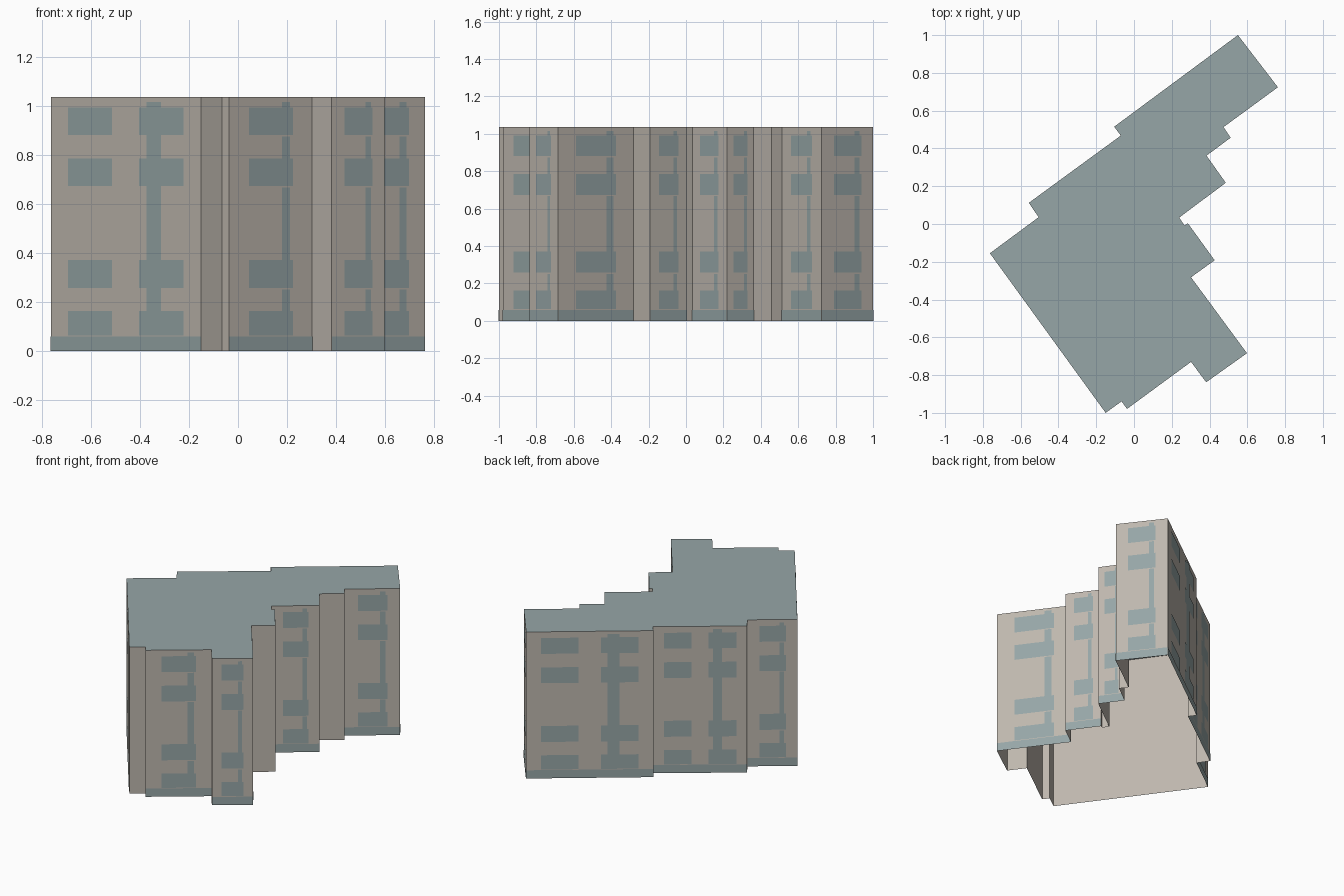
import bpy
import bmesh
from mathutils import Vector

cube = bpy.data.objects.get("Cube")
if cube:
    bpy.data.objects.remove(cube, do_unlink=True)

HEIGHT = 1.035
BAND_TOP = 0.058
STRIP_TOP = 1.016
ROWS = [(0.062, 0.163), (0.257, 0.37), (0.673, 0.784), (0.88, 0.992)]
GAP = 0.006     # sill line below each window row
OFFSET = 0.002  # how far the painted plates stand off the wall
STRIP = (0.638, 0.734)
BAYS = {1: [(0.238, 0.769)], 2: [(0.116, 0.41), (0.59, 0.885)]}

# Footprint corners, counter-clockwise, with window bays on the wall that follows
FOOTPRINT = [
    (-0.763, -0.155, 2), (-0.15, -1.0, 0), (-0.066, -0.939, 0), (-0.037, -0.979, 1),
    (0.302, -0.73, 0), (0.382, -0.838, 1), (0.598, -0.684, 1), (0.302, -0.282, 0),
    (0.427, -0.192, 1), (0.285, 0.004, 0), (0.267, -0.008, 0), (0.239, 0.034, 1),
    (0.486, 0.218, 1), (0.384, 0.362, 0), (0.512, 0.457, 0), (0.474, 0.513, 1),
    (0.762, 0.724, 1), (0.55, 1.0, 2), (-0.105, 0.515, 0), (-0.07, 0.468, 2),
    (-0.557, 0.112, 0), (-0.505, 0.036, 1)]


def material(name, color):
    mat = bpy.data.materials.new(name)
    mat.use_nodes = True
    mat.diffuse_color = (*color, 1)
    mat.node_tree.nodes["Principled BSDF"].inputs["Base Color"].default_value = (*color, 1)
    return mat


STONE = material("warm_grey_wall", (0.515, 0.474, 0.423))
BLUE = material("blue_grey", (0.305, 0.381, 0.386))


def add_panel(bm, wall, across, up, offset=0.0):
    """Add an upright rectangle on a wall, given its span along and up the wall."""
    start, end = wall
    along = end - start
    shift = Vector((along.y, -along.x, 0)).normalized() * offset
    corners = [(across[0], up[0]), (across[1], up[0]), (across[1], up[1]), (across[0], up[1])]
    bm.faces.new([bm.verts.new(start + along * u + shift + Vector((0, 0, z)))
                  for u, z in corners])


def make_object(name, bm, mat):
    bmesh.ops.remove_doubles(bm, verts=bm.verts, dist=0.0005)
    mesh = bpy.data.meshes.new(name)
    bm.to_mesh(mesh)
    bm.free()
    mesh.materials.append(mat)
    obj = bpy.data.objects.new(name, mesh)
    bpy.context.collection.objects.link(obj)


points = [Vector((x, y, 0)) for x, y, _ in FOOTPRINT]
walls = list(zip(points, points[1:] + points[:1]))
facades = [(wall, corner[2]) for wall, corner in zip(walls, FOOTPRINT) if corner[2]]

# Plain outer walls, open underneath
bm = bmesh.new()
for wall in walls:
    add_panel(bm, wall, (0, 1), (0, HEIGHT))
make_object("building_walls", bm, STONE)

# Flat roof
bm = bmesh.new()
bm.faces.new([bm.verts.new((p.x, p.y, HEIGHT)) for p in points])
make_object("flat_roof", bm, BLUE)

# Plinth band along the foot of each facade
bm = bmesh.new()
for wall, _ in facades:
    add_panel(bm, wall, (0, 1), (0, BAND_TOP), OFFSET)
make_object("plinth_bands", bm, BLUE)

# Windows in four rows
bm = bmesh.new()
for wall, bays in facades:
    for bay in BAYS[bays]:
        for row in ROWS:
            add_panel(bm, wall, bay, row, OFFSET)
make_object("windows", bm, BLUE)

# Vertical strips linking the window rows, broken by a sill line on narrow facades
bm = bmesh.new()
for wall, bays in facades:
    sill = GAP if bays == 1 else 0
    tops = [row[0] - sill for row in ROWS[1:]] + [STRIP_TOP]
    for row, top in zip(ROWS, tops):
        add_panel(bm, wall, STRIP, (row[1], top), OFFSET)
make_object("vertical_strips", bm, BLUE)
